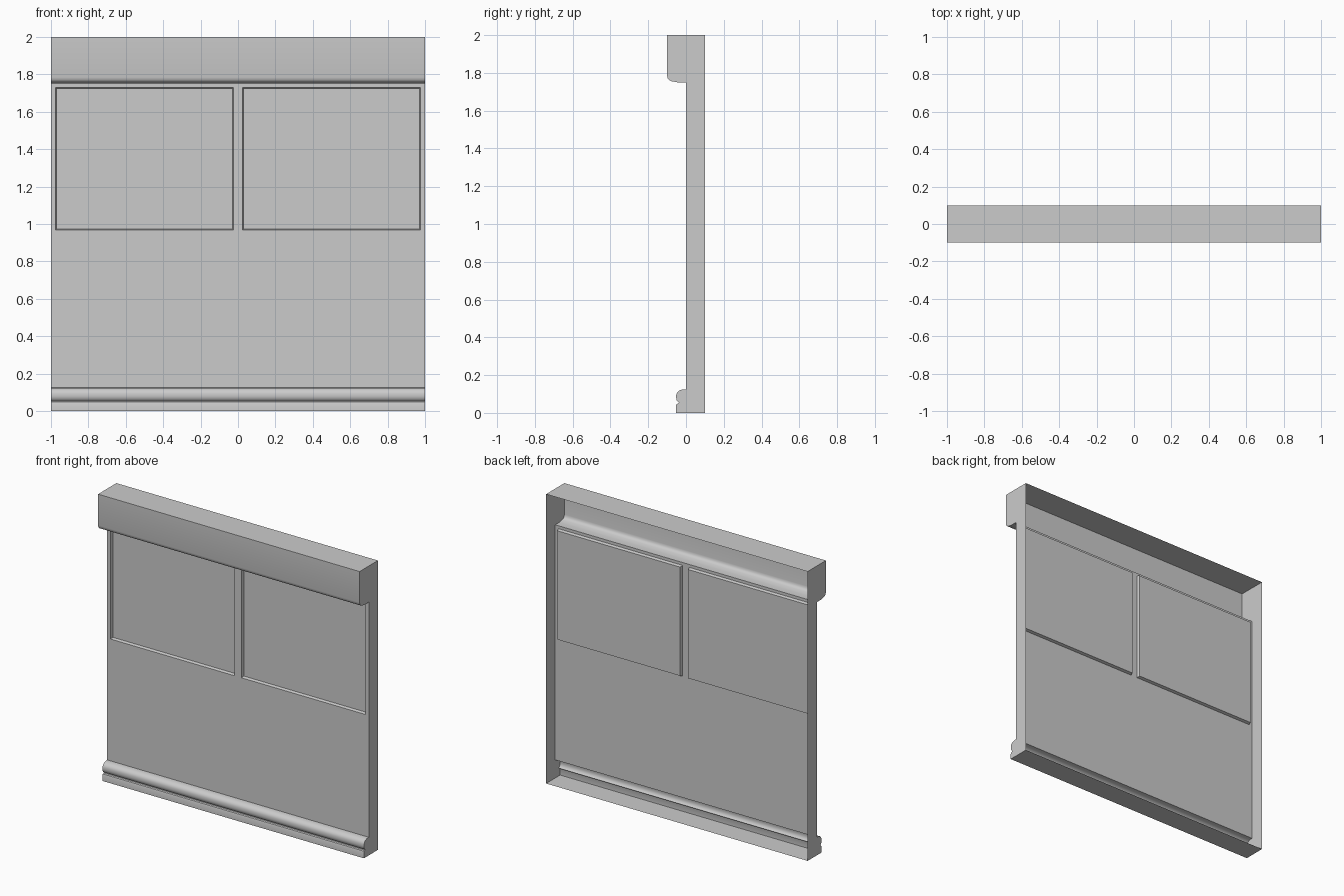
import bpy, bmesh, math

if "Cube" in bpy.data.objects:
    bpy.data.objects.remove(bpy.data.objects["Cube"])

# Front profiles as (y, z), listed from top to bottom
CORNICE = [(-0.1, 2.0), (-0.1, 1.785), (-0.097, 1.771), (-0.09, 1.762),
           (-0.078, 1.756), (-0.055, 1.752), (-0.045, 1.75), (0, 1.75)]
WALL = [(0, 1.75), (0, 1.73), (0, 0.967), (0, 0.125)]
SKIRTING = [(0, 0.125), (-0.02, 0.124), (-0.036, 0.118), (-0.047, 0.108),
            (-0.052, 0.095), (-0.052, 0.08), (-0.05, 0.068), (-0.044, 0.06),
            (-0.038, 0.054), (-0.04, 0.05), (-0.05, 0.047), (-0.053, 0.038), (-0.053, 0)]
BACK = 0.1


def finish(name, bm):
    mesh = bpy.data.meshes.new(name)
    bm.to_mesh(mesh)
    bm.free()
    obj = bpy.data.objects.new(name, mesh)
    bpy.context.collection.objects.link(obj)
    bpy.ops.object.select_all(action='DESELECT')
    obj.select_set(True)
    bpy.context.view_layer.objects.active = obj
    bpy.ops.object.shade_smooth_by_angle(angle=math.radians(35))
    return obj


def sweep(profile, xs=(-1, 1)):
    """Sheet following a profile along x, facing the front; returns faces[row][col]."""
    bm = bmesh.new()
    rows = [[bm.verts.new((x, y, z)) for x in xs] for y, z in profile]
    faces = [[bm.faces.new((b[i], b[i + 1], a[i + 1], a[i])) for i in range(len(xs) - 1)]
             for a, b in zip(rows, rows[1:])]
    bm.normal_update()
    return bm, faces


# Overhanging rounded top and moulded foot
finish("cornice", sweep(CORNICE)[0])
finish("skirting", sweep(SKIRTING)[0])

# Flat wall with two sunken panels
bm, faces = sweep(WALL, (-1, -0.975, -0.025, 0.025, 0.975, 1))
panels = [faces[1][1], faces[1][3]]
bmesh.ops.inset_individual(bm, faces=panels, thickness=0.008, depth=-0.02)
finish("panelled_wall", bm)

# Side, top and bottom faces; the back stays open
bm = bmesh.new()
outline = CORNICE + WALL[1:] + SKIRTING[1:] + [(BACK, 0), (BACK, 2.0)]
for x in (-1, 1):
    points = outline if x > 0 else outline[::-1]
    bm.faces.new([bm.verts.new((x, y, z)) for y, z in points])
for z, front in ((2.0, -0.1), (0, -0.053)):
    corners = [(-1, front), (1, front), (1, BACK), (-1, BACK)]
    points = corners if z > 0 else corners[::-1]
    bm.faces.new([bm.verts.new((x, y, z)) for x, y in points])
finish("casing", bm)
